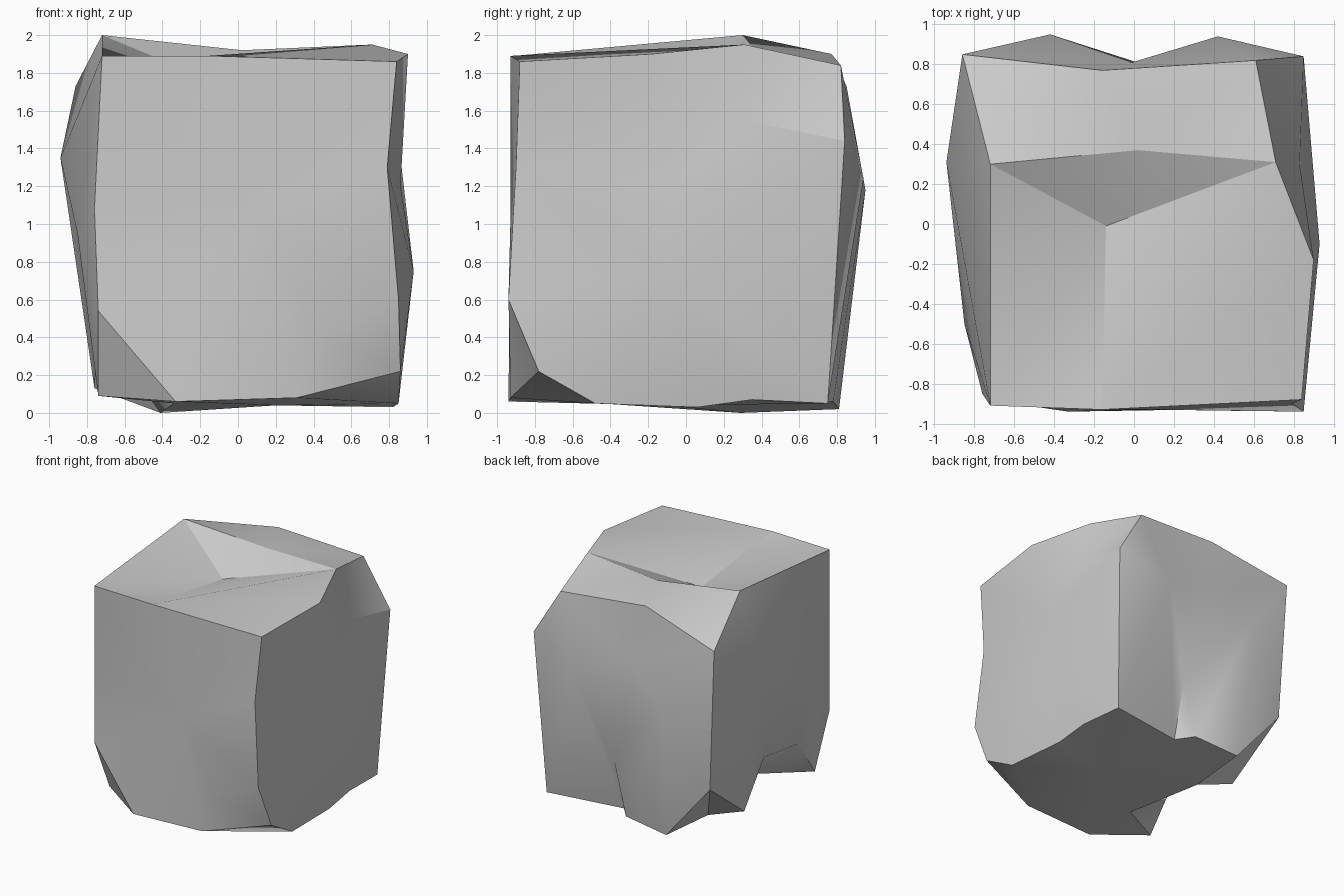
import bpy, bmesh, math

cube = bpy.data.objects.get("Cube")
if cube:
    bpy.data.objects.remove(cube, do_unlink=True)

# One stone colour
stone = bpy.data.materials.new("stone_grey")
stone.use_nodes = True
colour = (0.6, 0.6, 0.6, 1)
stone.diffuse_color = colour
shader = next(n for n in stone.node_tree.nodes if n.type == "BSDF_PRINCIPLED")
shader.inputs["Base Color"].default_value = colour

bm = bmesh.new()


def point(x, y, z):
    return bm.verts.new((x, y, z))


def fan(hub, path, closed=False):
    """Facets spreading from a hub point to a path around it."""
    if closed:
        path = path + path[:1]
    for a, b in zip(path, path[1:]):
        bm.faces.new((hub, a, b))


def crease(hub, ends):
    """Keep the edges from a hub point to the given ends crisp."""
    for end in ends:
        bm.edges.get((hub, end)).smooth = False


# Rim of the top face, its dip and the fold behind it
top_front_right = point(-.72, -.91, 1.89)
top_front = point(-.16, -.93, 1.89)
top_front_left = point(.84, -.88, 1.86)
top_left = point(.9, -.18, 1.9)
top_left_peak = point(.71, .31, 1.95)
top_back_left = point(.61, .82, 1.84)
top_back = point(-.16, .77, 1.9)
top_back_right = point(-.86, .85, 1.73)
top_right_peak = point(-.72, .3, 2)
dip = point(-.14, -.01, 1.76)
fold = point(.02, .37, 1.92)

# Upright corners
front_left_waist = point(.79, -.9, 1.3)
front_left_shin = point(.85, -.94, .6)
front_right_waist = point(-.76, -.85, 1.08)
front_right_chip = point(-.74, -.88, .54)
back_left_shoulder = point(.85, .84, 1.44)
back_right_chip = point(-.8, .82, .52)

# Rim of the underside, with its notches
base_front_left = point(.86, -.78, .22)
base_front = point(.31, -.93, .08)
base_front_right = point(-.33, -.94, .06)
base_right_chip = point(-.74, -.68, .09)
right_notch_front = point(-.75, -.44, .42)
right_notch_back = point(-.75, .02, .48)
base_right = point(-.76, .3, .13)
base_back_right = point(-.38, .81, .02)
crack_right = point(.02, .78, .06)
crack_top = point(.14, .77, .5)
crack_left = point(.13, .65, .05)
base_back_left = point(.79, .75, .05)
base_left_back = point(.81, .35, .07)
base_left = point(.82, .06, .03)
base_left_front = point(.85, -.48, .05)

# Bulges and hollows inside each face
front_middle = point(.1, -.93, 1)
front_low = point(.42, -.935, .42)
left_bulge = point(.93, -.1, .75)
left_waist = point(.86, -.05, 1.2)
left_hollow = point(.83, .3, 1.55)
right_bulge = point(-.94, .31, 1.35)
right_swell = point(-.85, -.5, .95)
back_valley = point(-.01, .81, 1.42)
back_valley_low = point(0, .8, .96)
back_left_knob = point(.42, .94, 1.24)
back_right_knob = point(-.42, .95, 1.18)
base_middle = point(.2, -.1, .04)
base_keel = point(-.41, .29, 0)
base_lip = point(-.34, -.45, .05)

# Top
fan(top_front, [top_front_left, top_left, top_left_peak])
fan(dip, [top_front_right, top_front, top_left_peak, fold, top_right_peak], True)
fan(fold, [top_left_peak, top_back_left, top_back, top_right_peak])
fan(top_back, [top_back_right, top_right_peak])
crease(dip, [top_front, top_left_peak, top_right_peak])
crease(fold, [top_left_peak, top_right_peak])

# Front and its chipped corner
fan(front_middle, [top_front_right, top_front, top_front_left, front_left_waist,
                   front_left_shin, front_low, base_front, base_front_right,
                   front_right_chip, front_right_waist], True)
fan(front_low, [front_left_shin, base_front_left, base_front])
fan(front_right_chip, [base_front_right, base_right_chip])
crease(front_right_chip, [base_front_right, base_right_chip])

# Left side
fan(left_hollow, [left_waist, back_left_shoulder, top_back_left,
                  top_left_peak, top_left], True)
fan(left_waist, [front_left_waist, top_front_left, top_left])
fan(left_bulge, [back_left_shoulder, base_back_left, base_left_back, base_left,
                 base_left_front, base_front_left, front_left_shin,
                 front_left_waist, left_waist], True)
crease(left_hollow, [back_left_shoulder])

# Back
fan(back_valley, [top_back_left, top_back, top_back_right])
fan(back_left_knob, [top_back_left, back_valley, back_valley_low, crack_top,
                     crack_left, base_back_left, back_left_shoulder], True)
fan(back_right_knob, [top_back_right, back_valley, back_valley_low, crack_top,
                      crack_right, base_back_right, back_right_chip], True)
fan(crack_top, [crack_left, crack_right])

# Right side
fan(right_bulge, [top_front_right, top_right_peak, top_back_right, back_right_chip,
                  base_right, right_notch_back, right_swell], True)
fan(right_swell, [right_notch_back, right_notch_front, base_right_chip,
                  front_right_chip, front_right_waist, top_front_right])

# Underside, with the hollow behind the right notch
fan(base_front, [base_front_left, base_left_front])
fan(base_middle, [base_front_right, base_front, base_left_front, base_left,
                  base_left_back, base_back_left, crack_left, crack_right,
                  base_keel, base_lip], True)
fan(base_lip, [base_front_right, base_right_chip, right_notch_front,
               right_notch_back, base_keel])
fan(base_keel, [crack_right, base_back_right, back_right_chip,
                base_right, right_notch_back])

bmesh.ops.recalc_face_normals(bm, faces=bm.faces)
mesh = bpy.data.meshes.new("boulder")
bm.to_mesh(mesh)
bm.free()
mesh.materials.append(stone)
boulder = bpy.data.objects.new("boulder", mesh)
bpy.context.collection.objects.link(boulder)

# Soft facets, crisp corners
bpy.context.view_layer.objects.active = boulder
boulder.select_set(True)
bpy.ops.object.shade_smooth_by_angle(angle=math.radians(40), keep_sharp_edges=True)
